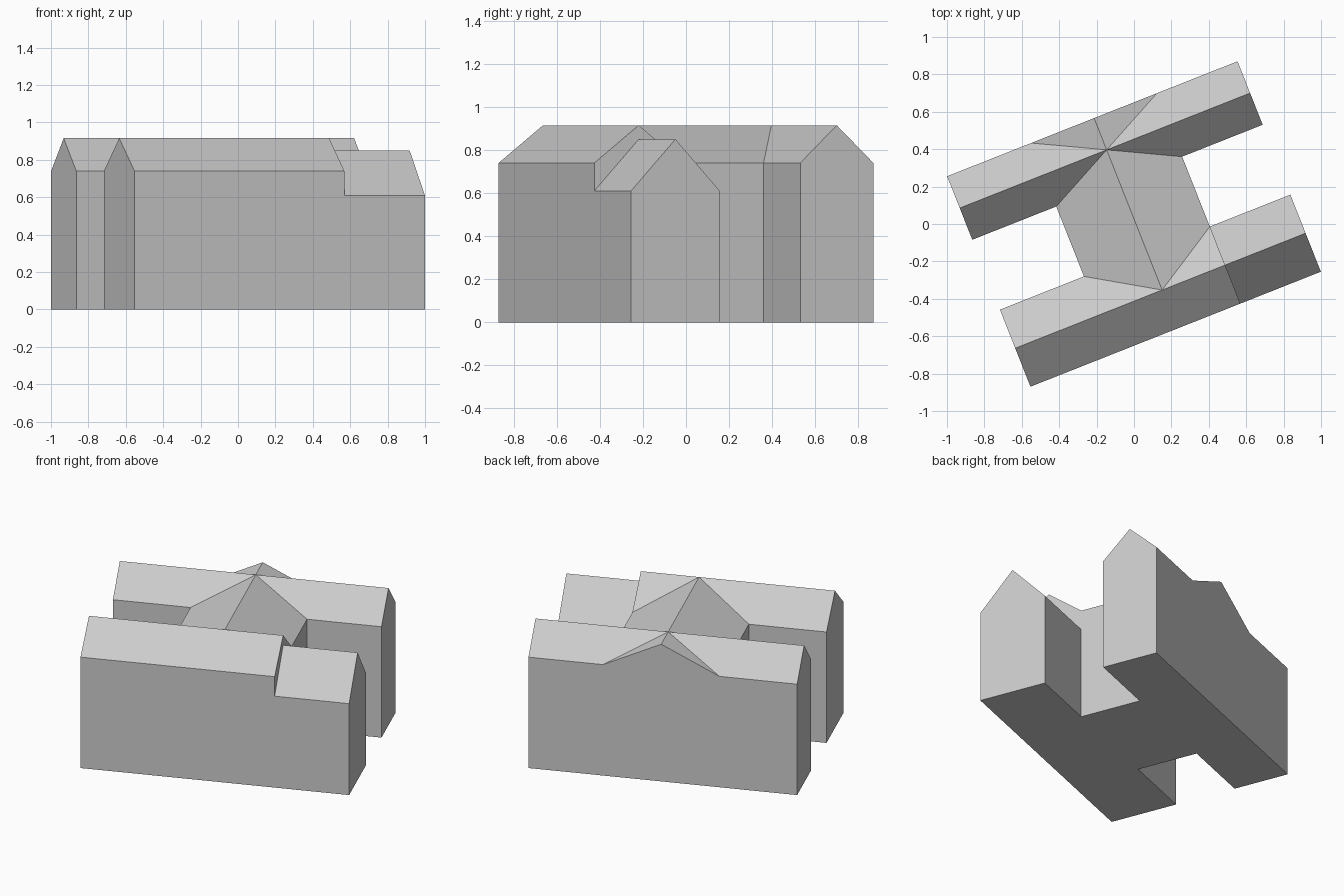
import bpy
import math
from mathutils import Matrix

if "Cube" in bpy.data.objects:
    bpy.data.objects.remove(bpy.data.objects["Cube"], do_unlink=True)

# One plain grey for the whole massing
grey = bpy.data.materials.new("plain grey")
grey.use_nodes = True
GREY = (0.6, 0.6, 0.6, 1)
grey.diffuse_color = GREY
grey.node_tree.nodes["Principled BSDF"].inputs["Base Color"].default_value = GREY

HALF = 0.835          # half length of the long wings
SIDE = 0.605          # outer wall distance from the centre
EAVE, RIDGE = 0.74, 0.915


def gabled(name, along, start, end, low, high, eave, ridge):
    """House-shaped prism, its ridge running along 'x' or 'y'."""
    mid = (low + high) / 2
    outline = [(low, 0), (high, 0), (high, eave), (mid, ridge), (low, eave)]
    n = len(outline)
    verts = [(s, w, z) if along == "x" else (w, s, z)
             for s in (start, end) for w, z in outline]
    faces = [list(range(n))[::-1], list(range(n, 2 * n))]
    faces += [[i, (i + 1) % n, (i + 1) % n + n, i + n] for i in range(n)]
    if along == "y":
        faces = [f[::-1] for f in faces]
    mesh = bpy.data.meshes.new(name)
    mesh.from_pydata(verts, [], faces)
    mesh.materials.append(grey)
    obj = bpy.data.objects.new(name, mesh)
    bpy.context.collection.objects.link(obj)
    return obj


# Two long wings, a lower end bay and the cross wing joining them
building = gabled("building", "x", -HALF, 0.372, -SIDE, -0.162, EAVE, RIDGE)
end_bay = gabled("end_bay", "x", 0.2, HALF, -SIDE, -0.162, 0.61, 0.85)
cross_wing = gabled("cross_wing", "y", -0.3835, SIDE, -0.352, 0.372, EAVE, RIDGE)
back_wing = gabled("back_wing", "x", -HALF, HALF, 0.24, SIDE, EAVE, RIDGE)

# Merge all parts into one closed shell
bpy.context.view_layer.objects.active = building
for part in (end_bay, cross_wing, back_wing):
    union = building.modifiers.new("join " + part.name, "BOOLEAN")
    union.operation = "UNION"
    union.solver = "EXACT"
    union.object = part
    bpy.ops.object.modifier_apply(modifier=union.name)
    bpy.data.objects.remove(part, do_unlink=True)

# Turn the plan to its site angle
building.data.transform(Matrix.Rotation(math.radians(21.6), 4, "Z"))
